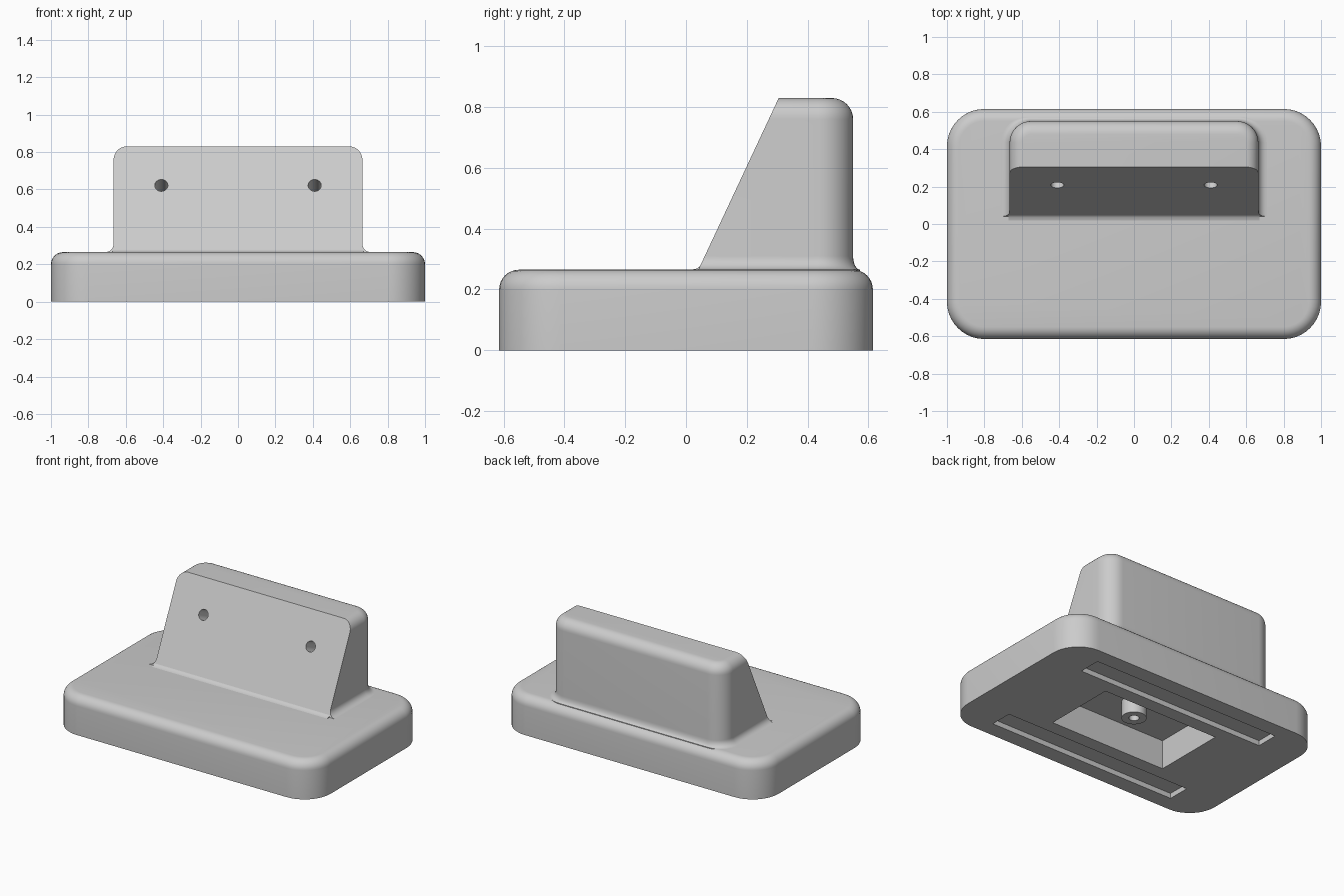
import bpy, bmesh
from math import sin, cos, pi, atan2
from mathutils import Vector, Matrix

cube = bpy.data.objects.get("Cube")
if cube:
    bpy.data.objects.remove(cube, do_unlink=True)

grey = bpy.data.materials.new("plain_grey")
grey.use_nodes = True
grey.diffuse_color = (0.6, 0.6, 0.6, 1)
grey.node_tree.nodes["Principled BSDF"].inputs["Base Color"].default_value = (0.6, 0.6, 0.6, 1)


def finish(bm, name):
    bmesh.ops.recalc_face_normals(bm, faces=bm.faces[:])
    mesh = bpy.data.meshes.new(name)
    bm.to_mesh(mesh)
    bm.free()
    mesh.materials.append(grey)
    ob = bpy.data.objects.new(name, mesh)
    bpy.context.collection.objects.link(ob)
    return ob


def activate(ob):
    bpy.ops.object.select_all(action="DESELECT")
    ob.select_set(True)
    bpy.context.view_layer.objects.active = ob


def smooth(ob):
    activate(ob)
    bpy.ops.object.shade_smooth_by_angle(angle=0.6)


def loft(rings):
    """Skin a stack of equal-length closed rings and cap both ends."""
    bm = bmesh.new()
    rows = [[bm.verts.new(p) for p in ring] for ring in rings]
    n = len(rows[0])
    for a, b in zip(rows, rows[1:]):
        for i in range(n):
            j = (i + 1) % n
            bm.faces.new((a[i], a[j], b[j], b[i]))
    bm.faces.new(rows[0])
    bm.faces.new(rows[-1])
    return bm


def rounded_rect(hx, y0, y1, r, z, steps=10):
    corners = ((hx - r, y1 - r), (r - hx, y1 - r), (r - hx, y0 + r), (hx - r, y0 + r))
    ring = []
    for q, (cx, cy) in enumerate(corners):
        for i in range(steps + 1):
            a = (q + i / steps) * pi / 2
            ring.append((cx + r * cos(a), cy + r * sin(a), z))
    return ring


def quarter(steps=8):
    return [i / steps * pi / 2 for i in range(steps + 1)]


def box(name, x, y0, y1, z0, z1):
    bm = bmesh.new()
    bmesh.ops.create_cube(bm, size=1)
    for v in bm.verts:
        v.co = (v.co.x * 2 * x, y1 if v.co.y > 0 else y0, z1 if v.co.z > 0 else z0)
    return finish(bm, name)


def cylinder(name, centre, r, depth, tilt=0):
    bm = bmesh.new()
    m = Matrix.Translation(centre) @ Matrix.Rotation(tilt, 4, "X")
    bmesh.ops.create_cone(bm, cap_ends=True, segments=32, radius1=r, radius2=r, depth=depth, matrix=m)
    return finish(bm, name)


def cut(ob, cutters):
    activate(ob)
    for c in cutters:
        c.hide_render = True
        mod = ob.modifiers.new("cut", "BOOLEAN")
        mod.operation = "DIFFERENCE"
        mod.solver = "EXACT"
        mod.object = c
        bpy.ops.object.modifier_apply(modifier=mod.name)
        bpy.data.objects.remove(c, do_unlink=True)


TOP, HY, ROUND = 0.265, 0.615, 0.065

# Base: rounded slab with a rolled top edge
rings = [rounded_rect(1, -HY, HY, 0.2, 0)]
for a in quarter():
    d = ROUND * (1 - cos(a))
    rings.append(rounded_rect(1 - d, d - HY, HY - d, 0.2 - d, TOP - ROUND + ROUND * sin(a)))
base = finish(loft(rings), "base")

# Underside: central pocket and two shallow pad slots
cut(base, [box("pocket_cutter", 0.445, -0.255, 0.255, -0.1, 0.2),
           box("back_slot_cutter", 0.72, 0.35, 0.505, -0.1, 0.035),
           box("front_slot_cutter", 0.72, -0.505, -0.35, -0.1, 0.035)])
smooth(base)

# Hollow post inside the pocket
post = cylinder("screw_post", (0, 0, 0.15), 0.078, 0.13)
cut(post, [cylinder("post_cutter", (0, 0, 0.1), 0.032, 0.2)])
smooth(post)

# Upright: flared foot, straight walls, rolled top
HX, BACK, FRONT, R, TALL, FLARE, ROLL = 0.665, 0.55, -0.4, 0.115, 0.83, 0.045, 0.07
rings = [rounded_rect(HX + FLARE, FRONT, BACK + FLARE / 2, R + FLARE / 2, 0.23)]
for a in quarter():
    d = FLARE * (1 - sin(a))
    rings.append(rounded_rect(HX + d, FRONT, BACK + d / 2, R + d / 2, TOP + FLARE * (1 - cos(a))))
for a in quarter():
    d = ROLL * (1 - cos(a))
    rings.append(rounded_rect(HX - d, FRONT + d, BACK - d, R - d, TALL - ROLL + ROLL * sin(a)))
bm = loft(rings)

# Slice off the leaning front face
foot, head = Vector((0, 0.05, 0.285)), Vector((0, 0.305, 0.83))
slope = (head - foot).normalized()
normal = Vector((0, -slope.z, slope.y))
bmesh.ops.bisect_plane(bm, geom=bm.verts[:] + bm.edges[:] + bm.faces[:], plane_co=foot,
                       plane_no=normal, clear_outer=True)
bmesh.ops.holes_fill(bm, edges=[e for e in bm.edges if e.is_boundary], sides=0)
upright = finish(bm, "upright")

# Two blind holes square to the leaning face
tilt = atan2(-normal.y, normal.z)
mouth = foot + slope * ((0.622 - foot.z) / slope.z)
cut(upright, [cylinder("hole_cutter", mouth + Vector((x, 0, 0)) - normal * 0.05, 0.035, 0.3, tilt)
              for x in (-0.41, 0.41)])
smooth(upright)

# Small cove where the leaning face meets the base
profile = [(0.053, 0.288), (0.046, 0.277), (0.036, 0.269), (0.018, 0.265), (0.018, 0.24), (0.08, 0.24)]
cove = finish(loft([[(x, y, z) for y, z in profile] for x in (-0.67, 0.67)]), "front_cove")
smooth(cove)
